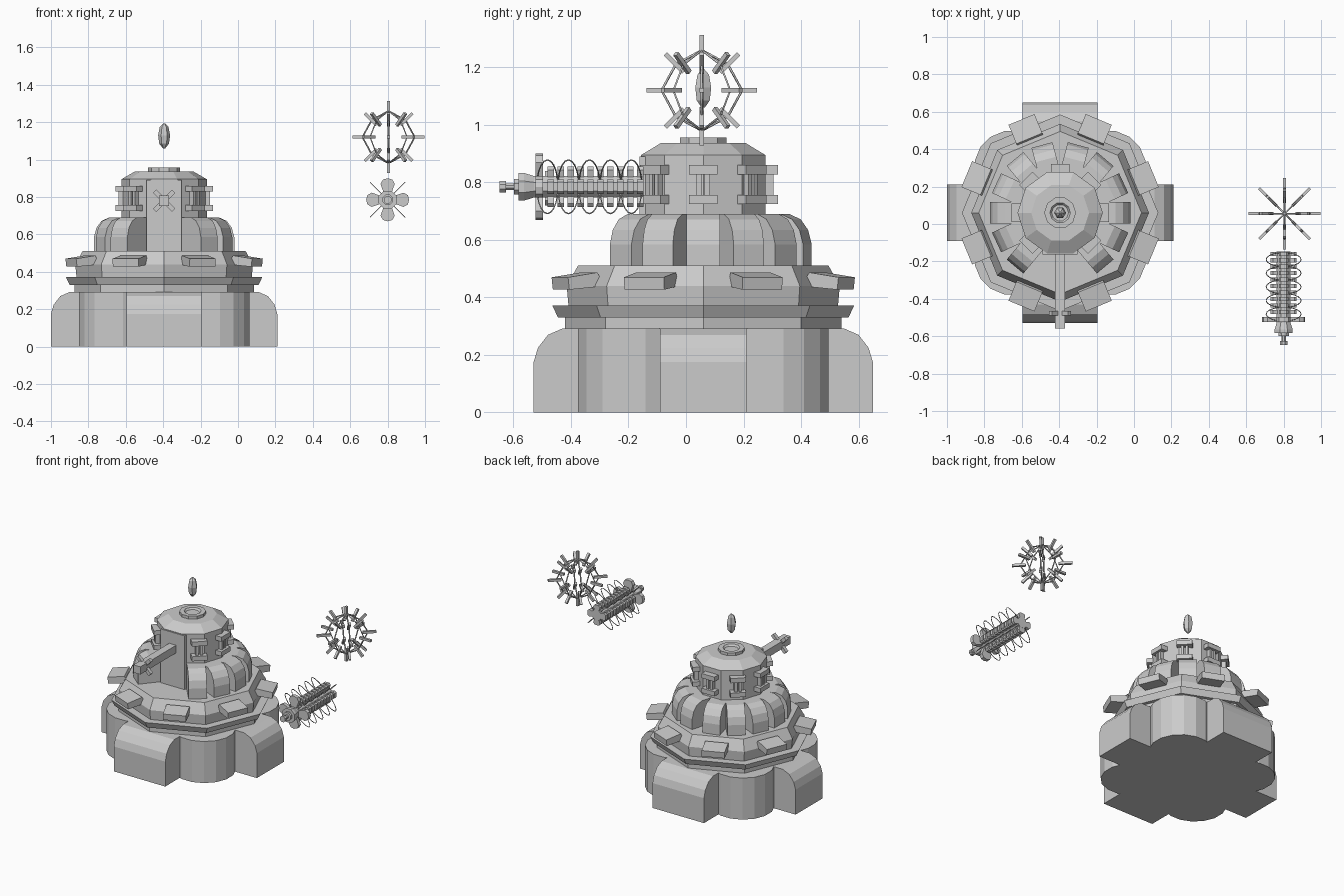
import bpy, bmesh, math
from mathutils import Vector, Matrix

if "Cube" in bpy.data.objects:
    bpy.data.objects.remove(bpy.data.objects["Cube"])

grey = bpy.data.materials.new("stone grey")
grey.diffuse_color = (0.6, 0.6, 0.6, 1)
grey.use_nodes = True
grey.node_tree.nodes["Principled BSDF"].inputs["Base Color"].default_value = grey.diffuse_color
CX, CY = -0.395, 0.06
BASE = Matrix.Translation((CX, CY, 0))


def finish(name, bm, matrix):
    bm.transform(matrix)
    bmesh.ops.recalc_face_normals(bm, faces=bm.faces)
    me = bpy.data.meshes.new(name)
    bm.to_mesh(me)
    bm.free()
    me.materials.append(grey)
    ob = bpy.data.objects.new(name, me)
    bpy.context.collection.objects.link(ob)
    return ob


def lathe(name, profile, n, matrix=BASE, turn=0.0):
    """Stack of n-sided rings from (radius, height) pairs, capped."""
    bm = bmesh.new()
    rings = []
    for r, z in profile:
        rings.append([bm.verts.new((r * math.cos(turn + i * math.tau / n),
                                    r * math.sin(turn + i * math.tau / n), z)) for i in range(n)])
    for a, b in zip(rings, rings[1:]):
        for i in range(n):
            j = (i + 1) % n
            bm.faces.new((a[i], a[j], b[j], b[i]))
    bm.faces.new(rings[0])
    bm.faces.new(rings[-1])
    return finish(name, bm, matrix)


def extrude(name, profile, half, matrix):
    """Profile in the local xz plane, thickened along y."""
    bm = bmesh.new()
    a = [bm.verts.new((x, -half, z)) for x, z in profile]
    b = [bm.verts.new((x, half, z)) for x, z in profile]
    bm.faces.new(a)
    bm.faces.new(b)
    for i in range(len(a)):
        j = (i + 1) % len(a)
        bm.faces.new((a[i], a[j], b[j], b[i]))
    return finish(name, bm, matrix)


def box(name, x0, x1, half_y, z0, z1, matrix):
    return extrude(name, [(x0, z0), (x1, z0), (x1, z1), (x0, z1)], half_y, matrix)


def spin(deg, axis='Z'):
    return Matrix.Rotation(math.radians(deg), 4, axis)


def wire(name, points, radius):
    """Thin closed wire loop."""
    cu = bpy.data.curves.new(name, 'CURVE')
    cu.dimensions = '3D'
    cu.bevel_depth = radius
    cu.bevel_resolution = 0
    sp = cu.splines.new('POLY')
    sp.points.add(len(points) - 1)
    for p, co in zip(sp.points, points):
        p.co = (*co, 1)
    sp.use_cyclic_u = True
    cu.materials.append(grey)
    ob = bpy.data.objects.new(name, cu)
    bpy.context.collection.objects.link(ob)


# Base: four rounded buttresses and four round bastions between them
for k in range(4):
    r, half = ((0.605, 0.15), (0.59, 0.2))[k % 2]
    prof = [(0, 0), (r, 0), (r, 0.175), (r - 0.015, 0.225), (r - 0.05, 0.27), (r - 0.1, 0.292), (0, 0.292)]
    extrude("buttress", prof, half, BASE @ spin(90 * k))
for sx in (-1, 1):
    for sy in (-1, 1):
        lathe("bastion", [(0.2, 0), (0.2, 0.292)], 16,
              BASE @ Matrix.Translation((sx * 0.26, sy * 0.24, 0)), math.pi / 16)

# Octagonal terraces
lathe("lower_terrace", [(0.48, 0.288), (0.48, 0.33), (0.505, 0.33), (0.525, 0.372), (0.46, 0.372)], 8)
lathe("upper_terrace", [(0.468, 0.365), (0.475, 0.44), (0.435, 0.512)], 8)

# Merlons on each terrace face
for k in range(8):
    m = BASE @ spin(22.5 + 45 * k)
    extrude("merlon", [(0.40, 0.44), (0.535, 0.427), (0.54, 0.47), (0.43, 0.487)], 0.075, m)

# Turret and its roof
lathe("turret", [(0.228, 0.5), (0.228, 0.895), (0.155, 0.937), (0.085, 0.937), (0.085, 0.957),
                 (0.055, 0.957), (0.045, 0.945)], 10)
box("front_housing", 0, 0.222, 0.093, 0.5, 0.89, BASE @ spin(-90))

# Curved ribs round the turret, leaving the front open
for a in (-50, -25, 0, 25, 50, 75, 105, 130, 155, 180, 205, 230):
    prof = [(0.18, 0.5), (0.375, 0.5), (0.375, 0.585), (0.362, 0.635), (0.335, 0.672), (0.295, 0.69), (0.18, 0.69)]
    extrude("rib", prof, 0.058, BASE @ spin(a))

# Pilasters with top and bottom plates
for a in (-45, 0, 45, 90, 135, 180, 225):
    m = BASE @ spin(a)
    box("pilaster_foot", 0.19, 0.26, 0.05, 0.725, 0.757, m)
    box("pilaster_cap", 0.19, 0.26, 0.05, 0.828, 0.86, m)
    for y in (-0.014, 0.014):
        box("pilaster_shaft", 0.19, 0.245, 0.009, 0.755, 0.83, m @ Matrix.Translation((0, y, 0)))

# Gun barrel with four muzzle fins
GUN = Matrix.Translation((CX, CY, 0.78)) @ spin(-90)
box("gun_barrel", 0.15, 0.62, 0.027, -0.027, 0.027, GUN)
for k in range(4):
    box("muzzle_fin", 0.525, 0.55, 0.012, 0.0, 0.072, GUN @ spin(45 + 90 * k, 'X'))

# Floating crystal
lathe("crystal", [(0.006, 1.06), (0.026, 1.085), (0.032, 1.13), (0.023, 1.175), (0.005, 1.193)], 6)

# Spoked sphere: hoops in four planes with stubs at the corners
ORB = Matrix.Translation((0.805, 0.055, 1.12))
for k in range(4):
    m = ORB @ spin(45 * k)
    pts = []
    for i in range(8):
        r, a = (0.128 if i % 2 else 0.14), i * math.pi / 4
        pts.append(m @ Vector((r * math.cos(a), 0, r * math.sin(a))))
    wire("orb_hoop", pts, 0.0045)
    for i in range(8):
        if i % 4 != 2 or k == 0:
            r0, r1 = (0.09, 0.18) if i % 2 else (0.105, 0.192)
            box("orb_stub", r0, r1, 0.008, -0.008, 0.008, m @ spin(45 * i, 'Y'))

# Coil emitter pointing forward (local z runs backward)
COIL = Matrix.Translation((0.8, -0.648, 0.785)) @ spin(-90, 'X')
lathe("emitter_tip", [(0.022, 0), (0.022, 0.022), (0.013, 0.022), (0.013, 0.05), (0.03, 0.05), (0.03, 0.065),
                      (0.052, 0.065), (0.052, 0.085), (0.04, 0.12), (0.04, 0.16)], 8, COIL, math.pi / 8)
lathe("emitter_core", [(0.04, 0.12), (0.04, 0.5)], 8, COIL, math.pi / 8)

# Flared four-petal plate at the front, smaller four-lobed plates behind it
petal = [(0.02, -0.015), (0.085, -0.038), (0.108, -0.025), (0.115, 0), (0.108, 0.025), (0.085, 0.038), (0.02, 0.015)]
small = [(0.02, -0.015), (0.058, -0.026), (0.07, -0.016), (0.07, 0.016), (0.058, 0.026), (0.02, 0.015)]
for k in range(4):
    m = COIL @ spin(90 * k) @ spin(90, 'X')
    extrude("emitter_petal", petal, 0.013, m @ Matrix.Translation((0, 0.138, 0)))
    for i in range(10):
        extrude("emitter_lobe", small, 0.011, m @ Matrix.Translation((0, 0.178 + i * 0.0345, 0)))

# Elliptical wire loops in the two diagonal planes
for i in range(5):
    for a in (45, 135):
        m = COIL @ spin(a)
        wire("emitter_loop", [m @ Vector((0.132 * math.cos(t * math.tau / 20), 0,
                                          0.166 + 0.073 * i + 0.037 * math.sin(t * math.tau / 20)))
                              for t in range(20)], 0.0025)
